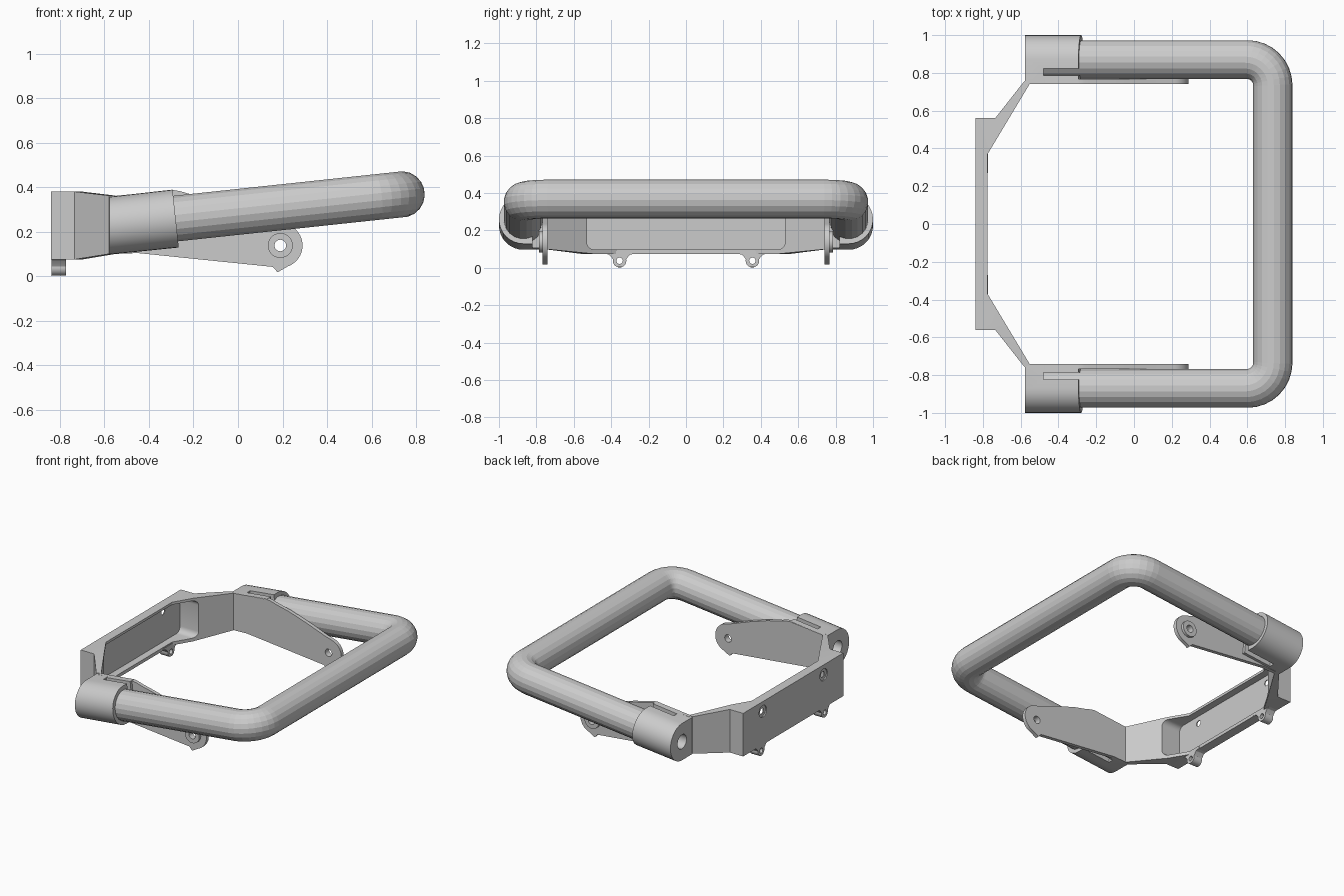
import bpy, bmesh
from math import sin, cos, pi, radians, atan
from mathutils import Vector, Matrix

if "Cube" in bpy.data.objects:
    bpy.data.objects.remove(bpy.data.objects["Cube"])

SLOPE = 0.107            # rise of the tube along x
TILT = atan(SLOPE)


def axis_z(x):
    return 0.23 + SLOPE * (x + 0.55)


def loft(name, rings):
    """Closed solid through rings of equal point count."""
    bm = bmesh.new()
    rows = [[bm.verts.new(p) for p in r] for r in rings]
    n = len(rows[0])
    for a, b in zip(rows, rows[1:]):
        for i in range(n):
            bm.faces.new((a[i], a[(i + 1) % n], b[(i + 1) % n], b[i]))
    bm.faces.new(rows[0])
    bm.faces.new(rows[-1])
    bmesh.ops.recalc_face_normals(bm, faces=bm.faces)
    me = bpy.data.meshes.new(name)
    bm.to_mesh(me)
    bm.free()
    ob = bpy.data.objects.new(name, me)
    bpy.context.collection.objects.link(ob)
    return ob


def arc(cx, cy, r, a0, a1, n):
    return [(cx + r * cos(radians(a0 + (a1 - a0) * i / n)),
             cy + r * sin(radians(a0 + (a1 - a0) * i / n))) for i in range(n + 1)]


def rod(name, axis, p, q, c, r, n=24):
    """Cylinder from p to q along axis 'x' or 'y', centred on c in the other two."""
    pts = arc(c[0], c[1], r, 0, 360 - 360 / n, n - 1)
    if axis == 'x':
        return loft(name, [[(k, a, b) for a, b in pts] for k in (p, q)])
    return loft(name, [[(a, k, b) for a, b in pts] for k in (p, q)])


def box(name, lo, hi):
    (x0, y0, z0), (x1, y1, z1) = lo, hi
    return loft(name, [[(x, y0, z0), (x, y1, z0), (x, y1, z1), (x, y0, z1)] for x in (x0, x1)])


def combine(ob, other, op='DIFFERENCE'):
    other.hide_render = True
    m = ob.modifiers.new("bool", 'BOOLEAN')
    m.operation, m.object, m.solver = op, other, 'EXACT'
    bpy.context.view_layer.objects.active = ob
    bpy.ops.object.modifier_apply(modifier=m.name)
    bpy.data.objects.remove(other, do_unlink=True)


def smooth(ob, angle=25):
    bpy.ops.object.select_all(action='DESELECT')
    ob.select_set(True)
    bpy.context.view_layer.objects.active = ob
    bpy.ops.object.shade_smooth_by_angle(angle=radians(angle))


# U-shaped tube: path in plan, lifted onto the tilted plane, swept by rings
half = [(-0.51, 0.87)] + arc(0.6, 0.735, 0.135, 90, 0, 8)
path = half + [(x, -y) for x, y in reversed(half)]
path = [Vector((x, y, axis_z(x))) for x, y in path]
up = Vector((-sin(TILT), 0, cos(TILT)))
rings = []
for i, p in enumerate(path):
    t = (path[min(i + 1, len(path) - 1)] - p).normalized() if i < len(path) - 1 else Vector()
    t0 = (p - path[i - 1]).normalized() if i else Vector()
    side = (t + t0).normalized().cross(up)
    rings.append([p + side * a + up * b for a, b in arc(0, 0, 0.104, 9, 351, 19)])
loft("bent_tube", rings)

# Rear frame: centre panel with angled wings
st = [((-0.84, 0.56), (-0.775, 0.37), 0.075, 0.38),
      ((-0.735, 0.56), (-0.70, 0.495), 0.075, 0.38),
      ((-0.58, 0.757), (-0.55, 0.745), 0.1, 0.362)]
sections = []
for s, lst in ((-1, reversed(st)), (1, st)):
    for o, i, z0, z1 in lst:
        o, i = (o[0], o[1] * s), (i[0], i[1] * s)
        sections.append([(*o, z0), (*i, z0), (*i, z1), (*o, z1)])
frame = loft("rear_frame", sections)
# Pocket with rounded corners on the inner side
pocket = []
for cy, cz, a in ((0.49, 0.322, 0), (-0.49, 0.322, 90), (-0.49, 0.138, 180), (0.49, 0.138, 270)):
    pocket += arc(cy, cz, 0.04, a, a + 90, 5)
combine(frame, loft("pocket_cutter", [[(x, y, z) for y, z in pocket] for x in (-0.825, -0.5)]))

for s in (1, -1):
    tag = "left" if s > 0 else "right"

    # Screw bosses inside the panel, with outer countersinks
    combine(frame, rod("countersink", 'x', -0.9, -0.832, (0.34 * s, 0.31), 0.042))
    combine(frame, rod("screw_hole", 'x', -0.9, -0.7, (0.34 * s, 0.31), 0.02))

    # Small ear under the panel
    ear = [(-0.085, 0.09), (-0.085, 0.078), (-0.055, 0.07), (-0.042, 0.055)]
    ear += arc(0, 0.038, 0.036, 170, 370, 14)
    ear += [(0.042, 0.055), (0.055, 0.07), (0.085, 0.078), (0.085, 0.09)]
    lug = loft("ear_" + tag, [[(x, 0.355 * s + y, z if x < -0.8 else max(z, 0.004))
                               for y, z in ear] for x in (-0.838, -0.772)])
    combine(lug, rod("ear_hole", 'x', -0.9, -0.7, (0.355 * s, 0.038), 0.017, 16))
    smooth(lug)

    # Sleeve: round outside, square towards the arm plate
    prof = [(-0.127, -0.13)] + arc(0, 0, 0.13, -90, 90, 16) + [(-0.127, 0.13)]
    rows = []
    for x, lean in ((-0.578, 0), (-0.545, 0), (-0.28, SLOPE)):
        rows.append([(x - lean * b, s * (0.87 + a), axis_z(x) + b) for a, b in prof])
    sleeve = loft("sleeve_" + tag, rows)
    ys = sorted((0.787 * s, 0.822 * s))
    combine(sleeve, box("slot", (-0.48, ys[0], 0), (-0.1, ys[1], 0.6)))
    combine(sleeve, rod("end_hole", 'x', -0.7, -0.5, (0.87 * s, 0.228), 0.05))
    smooth(sleeve)

    # Arm plate with rounded end and small catch below
    outline = [(-0.56, 0.1), (-0.45, 0.104), (0.155, 0.042), (0.178, 0.018), (0.225, 0.045)]
    outline += arc(0.19, 0.138, 0.1, -65, 75, 14)
    outline += [(0.17, 0.247), (0.02, 0.302), (-0.12, 0.347), (-0.22, 0.37),
                (-0.26, 0.382), (-0.29, 0.387), (-0.56, 0.36)]
    arm = loft("arm_plate_" + tag, [[(x, s * y, z) for x, z in outline] for y in (0.741, 0.767)])
    combine(arm, rod("boss", 'y', 0.755 * s, 0.785 * s, (0.19, 0.138), 0.056), 'UNION')
    combine(arm, rod("pivot_hole", 'y', 0.7 * s, 0.85 * s, (0.19, 0.138), 0.026))
    smooth(arm)

smooth(frame)
